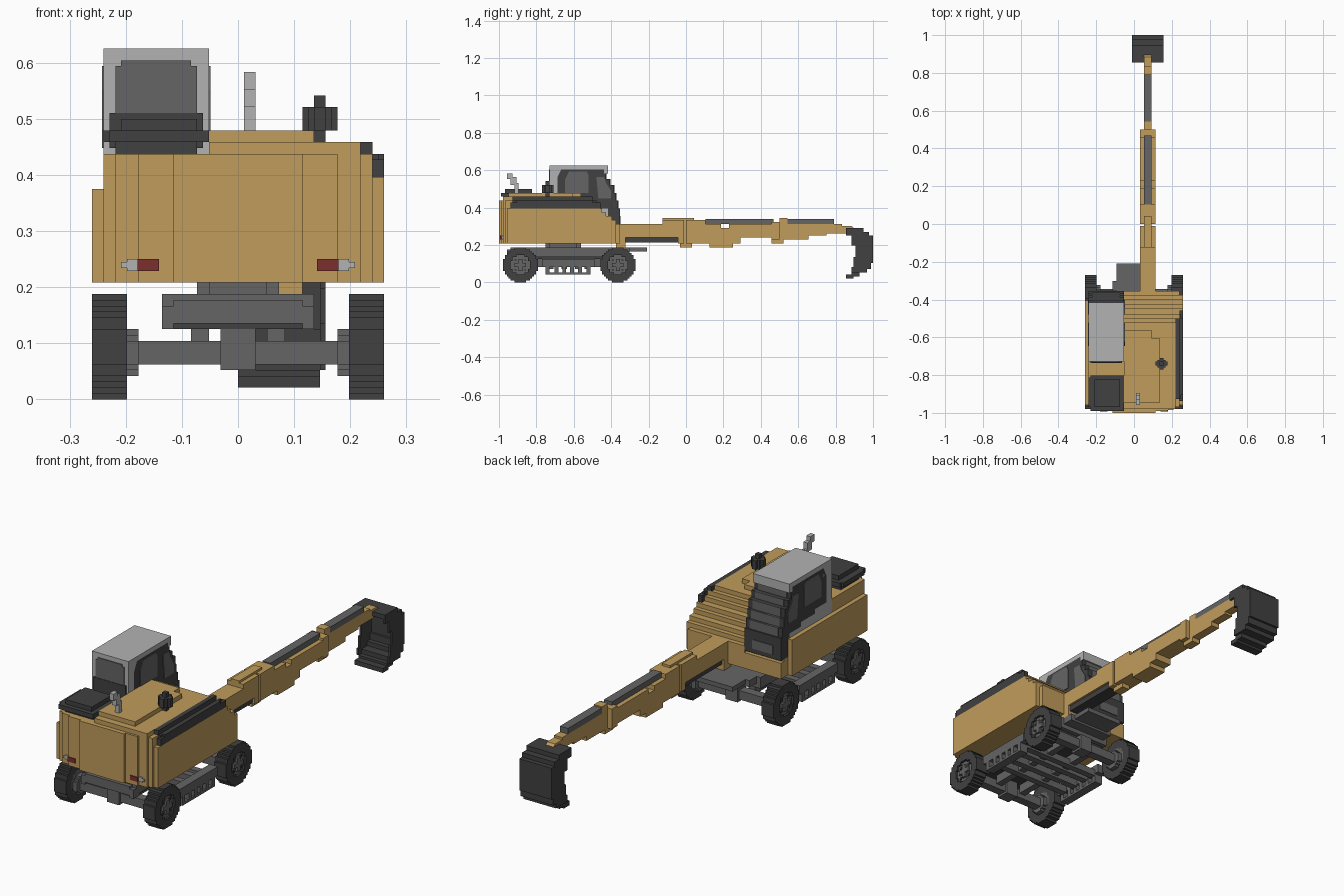
import bpy, bmesh, math
from mathutils import Vector

cube = bpy.data.objects.get("Cube")
if cube:
    bpy.data.objects.remove(cube, do_unlink=True)

U = 2 / 192  # one block


def material(name, rgb):
    m = bpy.data.materials.new(name)
    m.use_nodes = True
    m.diffuse_color = (*rgb, 1)
    bsdf = next(n for n in m.node_tree.nodes if n.type == 'BSDF_PRINCIPLED')
    bsdf.inputs["Base Color"].default_value = (*rgb, 1)
    bsdf.inputs["Roughness"].default_value = 0.8
    return m


TAN = material("tan paint", (0.53, 0.335, 0.107))
BLACK = material("charcoal", (0.052, 0.052, 0.052))
GREY = material("dark grey", (0.13, 0.13, 0.13))
LIGHT = material("light grey", (0.45, 0.45, 0.45))
RED = material("tail red", (0.2, 0.03, 0.028))


def extrude(bm, pts, x0, x1):
    """Extrude a (y, z) outline along x."""
    f = bm.faces.new([bm.verts.new((x0, y, z)) for y, z in pts])
    r = bmesh.ops.extrude_face_region(bm, geom=[f])
    vs = [v for v in r["geom"] if isinstance(v, bmesh.types.BMVert)]
    bmesh.ops.translate(bm, verts=vs, vec=Vector((x1 - x0, 0, 0)))


def part(name, mat, boxes=(), prisms=()):
    """Boxes are (x0, x1, y0, y1, z0, z1), prisms are (outline, x0, x1)."""
    bm = bmesh.new()
    for x0, x1, y0, y1, z0, z1 in boxes:
        extrude(bm, [(y0, z0), (y1, z0), (y1, z1), (y0, z1)], x0, x1)
    for pts, x0, x1 in prisms:
        extrude(bm, pts, x0, x1)
    bmesh.ops.recalc_face_normals(bm, faces=bm.faces[:])
    bmesh.ops.scale(bm, vec=(U, U, U), verts=bm.verts[:])
    me = bpy.data.meshes.new(name)
    bm.to_mesh(me)
    bm.free()
    me.materials.append(mat)
    ob = bpy.data.objects.new(name, me)
    bpy.context.collection.objects.link(ob)
    return ob


def disc(x0, x1, cy, cz, r, hole=0):
    """Rows of blocks forming a stepped disc or ring."""
    out = []
    for i in range(-r, r):
        h = i + 0.5
        w = round(math.sqrt(r * r - h * h))
        n = round(math.sqrt(max(hole * hole - h * h, 0)))
        if n:
            out += [(x0, x1, cy - w, cy - n, cz + i, cz + i + 1),
                    (x0, x1, cy + n, cy + w, cz + i, cz + i + 1)]
        else:
            out.append((x0, x1, cy - w, cy + w, cz + i, cz + i + 1))
    return out


def flip(boxes):
    return [(-b[1], -b[0], *b[2:]) for b in boxes]


# Wheels and axles
for end, cy in (("rear", -85), ("front", -35)):
    for side in ("left", "right"):
        fix = (lambda b: b) if side == "left" else flip
        part(f"{end}_{side}_tyre", BLACK, fix(disc(19, 25, cy, 9, 9, 5)))
        part(f"{end}_{side}_hub", GREY, fix(disc(17, 19, cy, 8, 4) + disc(19, 24, cy, 9, 5)))
        part(f"{end}_{side}_wheel_nuts", BLACK, fix(
            [(24, 24.4, cy + a, cy + a + 1, 9 + b, 10 + b) for a in (-3, 2) for b in (-3, 2)]))
        part(f"{end}_{side}_hub_cap", GREY, fix([(24, 25, cy - 1, cy + 1, 6, 12),
                                                (24, 25, cy - 3, cy + 3, 8, 10)]))
    part(f"{end}_axle", GREY, [(-19, 19, cy - 2, cy + 2, 6, 10), (-3, 3, cy - 3, cy + 3, 5, 12)])

# Chassis with cross beams, turntable and slotted side rails
part("chassis", GREY, [(-13, 13, -90, -34, 13, 18), (-11, 11, -92, -88, 13, 17),
                       (-13, -11, -92, -88, 12, 16), (11, 13, -92, -88, 12, 16),
                       (-11, 11, -34, -29, 15, 18), (-9, 9, -29, -20, 16, 18)])
part("chassis_underside", BLACK, [(-12, 12, -88, -36, 12, 13)])
part("cross_beams", GREY, [(-19, 19, y, y + 3, 7, 10) for y in (-71, -64, -57, -52)]
     + [(x, x + 3, -83, -37, 8, 12) for x in (-8, 5)])
part("turntable", GREY, disc(0, 2, -63, 0, 7) and [(-7, 7, -70, -56, 18, 20), (-5, 5, -72, -54, 18, 20)])
for side, fix in (("left", lambda b: b), ("right", flip)):
    part(f"{side}_side_rail", GREY, fix(
        [(19, 23, -74, -47, 8, 12), (19, 23, -72, -49, 4, 5)]
        + [(19, 23, y, y + 2, 5, 8) for y in (-72, -67.5, -63.5, -59.5, -55.5, -51)]))

# Engine body with a stepped front slope
slope = [(-34, 20), (-34, 30)]
for y, z in ((-36, 32), (-38, 34), (-41, 36), (-43, 38), (-46, 40), (-48, 42), (-50, 44)):
    slope += [(y, slope[-1][1]), (y, z)]
part("engine_body", TAN, prisms=[(slope + [(-94, 44), (-94, 20)], -5, 21)])
part("right_body_edge", TAN, prisms=[
    (slope[:-2] + [(-93, 42), (-93, 20)], 21, 23),
    ([(-36, 20), (-36, 30)] + slope[3:-6] + [(-92, 38), (-92, 20)], 23, 25)])
part("hood_plate", TAN, [(-5, 9, -91, -54, 44, 46), (9, 13, -91, -58, 44, 46)])
part("rear_counterweight", TAN, [(-11, 11, -96, -94, 20, 42), (-17, 17, -95, -93, 20, 42),
                                 (-21, 21, -94, -92, 20, 42)])
part("rear_cab_side_body", TAN, [(-23, -5, -93, -70, 20, 42)])
part("side_ledge", TAN, [(-25, -23, -92, -39, 20, 36)])
part("cab_platform", TAN, [(-23, -5, -70, -36, 20, 28), (-23, 3, -36, -34, 20, 27)])
part("body_trim", BLACK, [(21, 23, -89, -48, 42, 44), (23, 24, -89, -46, 40, 42),
                          (23, 25, -90, -44, 38, 41), (24, 25, -87, -48, 41, 42)])

# Rear cover box
part("rear_cover_box", BLACK, [(-21, -7, -92, -79, 42, 44), (-22, -5, -95, -77, 44, 46),
                               (-23, -5, -93, -78, 44, 46), (-20, -7, -93, -79, 46, 48)])

# Tail lights
for s, side in ((1, "left"), (-1, "right")):
    fix = (lambda b: b) if s > 0 else flip
    part(f"{side}_tail_light", RED, fix([(13.5, 17.2, -95.4, -94.5, 22, 24)]))
    part(f"{side}_reverse_light", LIGHT, fix([(17.2, 19, -94.6, -93.5, 22, 24),
                                             (19, 20, -94.6, -93.5, 22.5, 23.5)]))

# Cab shell with a stepped front
steps = [(28, 38, -34), (38, 42, -35), (42, 46, -36), (46, 50, -37),
         (50, 53, -39), (53, 56, -41), (56, 58, -42)]
front = []
for z0, z1, y in steps:
    front += [(y, z0), (y, z1)]
part("cab_frame", BLACK, prisms=[
    (front + [(-64, 58), (-66, 54), (-66, 42), (-58, 42), (-58, 40), (-48, 40),
              (-48, 38), (-40, 38), (-40, 28)], -23, -5)])
part("cab_lower_panel", LIGHT, prisms=[
    ([(-40, 28), (-40, 38), (-48, 38), (-48, 40), (-58, 40), (-58, 42), (-70, 42), (-70, 28)],
     -22.9, -5.1)])
part("cab_roof", LIGHT, [(-23, -5, -70, -40, 58, 60), (-23, -5, -43, -40, 56, 58)])
part("cab_rear_panel", LIGHT, [(-23, -5, -70, -66, 42, 58), (-23, -5, -66, -64, 54, 58)])
part("windshield", GREY, [(-21, -7, y - 0.5, y + 0.3, z0, z1) for z0, z1, y in steps[1:6]]
     + [(-19, -9, -34.5, -33.7, 30, 34)])
part("rear_window", GREY, [(-21, -7, -70.4, -69.8, 47, 57), (-20, -8, -70.4, -69.8, 57, 58)])
part("rear_window_sill", BLACK, [(-22, -6, -70.6, -69.8, 43, 49)])
for side, x in (("left", -5), ("right", -23)):
    part(f"{side}_cab_windows", GREY, prisms=[
        ([(-62, 46), (-50, 46), (-50, 55), (-51, 57), (-60, 57), (-62, 53)], x - 0.3, x + 0.3),
        ([(-45, 43), (-38.5, 43), (-38.5, 47), (-41, 51), (-42, 54), (-46, 54)], x - 0.3, x + 0.3)])

# Exhaust pipe and hood beacon
part("exhaust_pipe", LIGHT, [(1, 3, -88, -86, 46, 51), (1, 3, -90, -87, 50, 54),
                             (1, 3, -92, -89, 53, 56)])
part("hood_beacon", BLACK, [(13, 15, -72, -70, 44, 52), (11, 17, -72, -70, 46, 50),
                            (13, 15, -74, -68, 46, 50), (12, 16, -73, -69, 46, 50)])

# Boom, knuckle and dipper arm
part("boom_base", TAN, prisms=[
    ([(-36, 18), (-31, 18), (-31, 23), (-4, 23), (-4, 20), (-1, 20), (-1, 32), (-12, 32),
      (-12, 30), (-36, 30)], 3, 11)])
part("boom_knuckle", TAN, [(5, 9, -12, 4, 24, 33), (5, 9, -3, 3, 18, 24)])
part("boom_ram", BLACK, [(4, 10, -31, -4, 20.5, 23)])
part("boom_arm", TAN, prisms=[
    ([(0, 20), (12, 20), (12, 18), (24, 18), (24, 20), (28, 20), (28, 23), (44, 23), (44, 22),
      (48, 22), (48, 31), (44, 31), (44, 30), (22, 30), (22, 28), (18, 28), (18, 30), (10, 30),
      (10, 32), (0, 32)], 3, 11)])
part("dipper_arm", TAN, prisms=[
    ([(44, 20), (50, 20), (50, 22), (63, 22), (63, 24), (72, 24), (72, 25), (87, 25), (87, 27),
      (85, 29), (80, 29), (80, 30), (52, 30), (52, 33), (48, 33), (48, 30), (44, 30)], 5, 9)])
part("upper_rams", GREY, [(5, 9, 10, 45, 30, 32.5), (5, 9, 52, 76, 30, 32.5)])

# Open bucket: curved shell with two side plates
shell = [(82, 26), (82, 28), (91, 28), (91, 26), (94, 26), (94, 24), (96, 24), (96, 10), (95, 10),
         (95, 7), (93, 7), (93, 5), (89, 5), (89, 3), (86, 3), (86, 2), (82, 2), (82, 4), (85, 4),
         (85, 5), (87, 5), (87, 7), (91, 7), (91, 9), (93, 9), (93, 12), (94, 12), (94, 22),
         (92, 22), (92, 24), (89, 24), (89, 26)]
plate = [(82, 24), (82, 28), (91, 28), (91, 26), (94, 26), (94, 24), (96, 24), (96, 10), (95, 10),
         (95, 7), (93, 7), (93, 5), (85, 5), (85, 8), (86, 8), (86, 13), (87, 13), (87, 19),
         (85, 19), (85, 24)]
part("bucket", BLACK, prisms=[(shell, 0, 14), (plate, -1, 0), (plate, 14, 15)])
